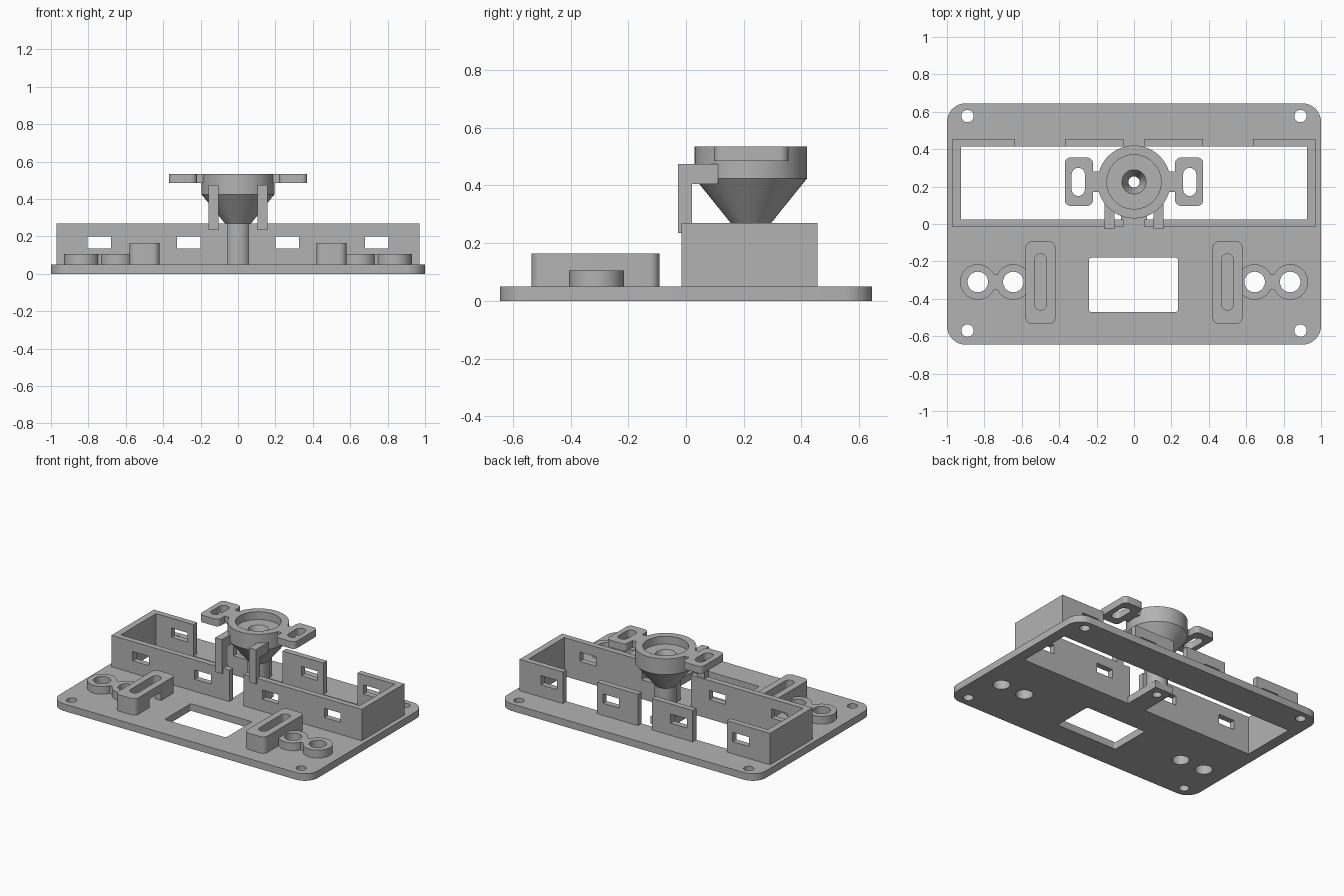
import bpy, bmesh, math

default = bpy.data.objects.get("Cube")
if default:
    bpy.data.objects.remove(default, do_unlink=True)

grey = bpy.data.materials.new("plain grey")
grey.use_nodes = True
GREY = (0.45, 0.45, 0.45, 1)
grey.diffuse_color = GREY
grey.node_tree.nodes["Principled BSDF"].inputs["Base Color"].default_value = GREY


def finish(bm, name):
    bmesh.ops.recalc_face_normals(bm, faces=bm.faces)
    mesh = bpy.data.meshes.new(name)
    bm.to_mesh(mesh)
    bm.free()
    mesh.materials.append(grey)
    obj = bpy.data.objects.new(name, mesh)
    bpy.context.collection.objects.link(obj)
    return obj


def slab(name, x, y, z, radius=0.0, steps=8):
    """Upright block between two x, y and z limits, with rounded vertical corners."""
    bm = bmesh.new()
    ring = []
    for i, (sx, sy) in enumerate([(1, 1), (0, 1), (0, 0), (1, 0)]):
        cx = x[sx] + radius * (1 - 2 * sx)
        cy = y[sy] + radius * (1 - 2 * sy)
        for k in range(steps + 1 if radius else 1):
            a = (i + k / steps) * math.pi / 2
            ring.append(bm.verts.new((cx + radius * math.cos(a), cy + radius * math.sin(a), z[0])))
    bmesh.ops.remove_doubles(bm, verts=ring, dist=1e-5)
    face = bm.faces.new([v for v in ring if v.is_valid])
    top = bmesh.ops.extrude_face_region(bm, geom=[face])["geom"]
    bmesh.ops.translate(bm, vec=(0, 0, z[1] - z[0]),
                        verts=[v for v in top if isinstance(v, bmesh.types.BMVert)])
    return finish(bm, name)


def rod(name, x, y, z, r):
    """Upright cylinder."""
    bm = bmesh.new()
    bmesh.ops.create_cone(bm, cap_ends=True, segments=40, radius1=r, radius2=r, depth=z[1] - z[0])
    bmesh.ops.translate(bm, vec=(x, y, (z[0] + z[1]) / 2), verts=bm.verts)
    return finish(bm, name)


def lathe(name, profile, x, y, sides=64):
    """Closed profile of (radius, height) turned about an upright axis."""
    bm = bmesh.new()
    rings = []
    for i in range(sides):
        a = math.tau * i / sides
        rings.append([bm.verts.new((x + r * math.cos(a), y + r * math.sin(a), h)) for r, h in profile])
    n = len(profile)
    for i in range(sides):
        p, q = rings[i], rings[(i + 1) % sides]
        for j in range(n):
            bm.faces.new((p[j], q[j], q[(j + 1) % n], p[(j + 1) % n]))
    return finish(bm, name)


def combine(obj, tools, operation="DIFFERENCE"):
    for tool in tools:
        mod = obj.modifiers.new("bool", "BOOLEAN")
        mod.operation, mod.solver, mod.object = operation, "EXACT", tool
        bpy.context.view_layer.objects.active = obj
        bpy.ops.object.modifier_apply(modifier=mod.name)
        bpy.data.objects.remove(tool, do_unlink=True)
    return obj


def span(side, a, b):
    """Mirror an x range to the chosen side."""
    return tuple(sorted((side * a, side * b)))


SIDES = ((-1, "right"), (1, "left"))
THROUGH = (-0.1, 0.3)
PLATE = 0.05
AXIS = 0.225
RING_Y = -0.31
RINGS = (0.645, 0.835)
parts = []

# Base plate with the long opening, the small window and all round holes
plate = slab("base_plate", (-1, 1), (-0.645, 0.645), (0, PLATE), 0.1)
cuts = [slab("cut", (-0.925, 0.925), (0.025, 0.415), THROUGH),
        slab("cut", (-0.24, 0.235), (-0.47, -0.18), THROUGH, 0.012)]
for s, _ in SIDES:
    cuts += [rod("cut", s * 0.89, y, THROUGH, 0.033) for y in (-0.57, 0.577)]
    cuts += [rod("cut", s * x, RING_Y, THROUGH, 0.055) for x in RINGS]
parts.append(combine(plate, cuts))

# Tongue that carries the post
tongue = slab("post_tongue", (-0.07, 0.07), (0.02, 0.295), (0, PLATE))
parts.append(combine(tongue, [rod("cut", 0, AXIS, THROUGH, 0.03)]))

# Walls around the long opening, split in the middle, notched at the back
walls = slab("frame_walls", (-0.97, 0.97), (-0.015, 0.455), (PLATE, 0.27))
cuts = [slab("cut", (-0.925, 0.925), (0.025, 0.415), (0, 0.4)),
        slab("cut", (-0.055, 0.055), (-0.1, 0.6), (0, 0.4))]
for s, _ in SIDES:
    cuts.append(slab("cut", span(s, 0.37, 0.635), (0.3, 0.6), (0, 0.4)))
    cuts += [slab("cut", span(s, a, a + 0.125), (-0.1, 0.6), (0.135, 0.2)) for a in (0.2, 0.68)]
parts.append(combine(walls, cuts))

# Post, cone and cup in one turned piece
parts.append(lathe("funnel_post", [
    (0.03, PLATE), (0.03, 0.40), (0.065, 0.48), (0.145, 0.48), (0.145, 0.535),
    (0.195, 0.535), (0.195, 0.425), (0.07, 0.27), (0.07, PLATE)], 0, AXIS))

for s, side in SIDES:
    # Slotted ear on the cup
    ear = slab(side + "_ear", span(s, 0.22, 0.37), (0.097, 0.355), (0.485, 0.535), 0.03)
    neck = slab("neck", span(s, 0.165, 0.24), (0.17, 0.28), (0.485, 0.535))
    combine(ear, [neck], "UNION")
    slot = slab("cut", span(s, 0.263, 0.333), (0.15, 0.3), (0.4, 0.6), 0.0345)
    parts.append(combine(ear, [slot]))

    # Hooked bracket between the front wall and the cup
    hook = slab(side + "_hook", span(s, 0.105, 0.158), (-0.028, 0.02), (0.235, 0.475))
    arm = slab("arm", span(s, 0.105, 0.158), (-0.028, 0.11), (0.405, 0.475))
    parts.append(combine(hook, [arm], "UNION"))

    # Pair of joined rings
    rings = rod(side + "_rings", s * RINGS[0], RING_Y, (PLATE, 0.105), 0.095)
    outer = rod("outer", s * RINGS[1], RING_Y, (PLATE, 0.105), 0.0951)
    waist = slab("waist", span(s, 0.70, 0.78), (RING_Y - 0.04, RING_Y + 0.04), (PLATE, 0.105))
    combine(rings, [waist, outer], "UNION")
    parts.append(combine(rings, [rod("cut", s * x, RING_Y, THROUGH, 0.055) for x in RINGS]))

    # Slotted block with an opening on its inner face
    block = slab(side + "_slot_block", span(s, 0.42, 0.58), (-0.535, -0.092), (PLATE, 0.165), 0.035)
    parts.append(combine(block, [
        slab("cut", span(s, 0.467, 0.533), (-0.46, -0.16), (0, 0.3), 0.0325),
        slab("cut", span(s, 0.38, 0.5), (-0.38, -0.25), (0, 0.11))]))

# Smooth the round surfaces and keep the edges sharp
bpy.ops.object.select_all(action="DESELECT")
for obj in parts:
    obj.select_set(True)
bpy.context.view_layer.objects.active = parts[0]
bpy.ops.object.shade_smooth_by_angle(angle=math.radians(25))
